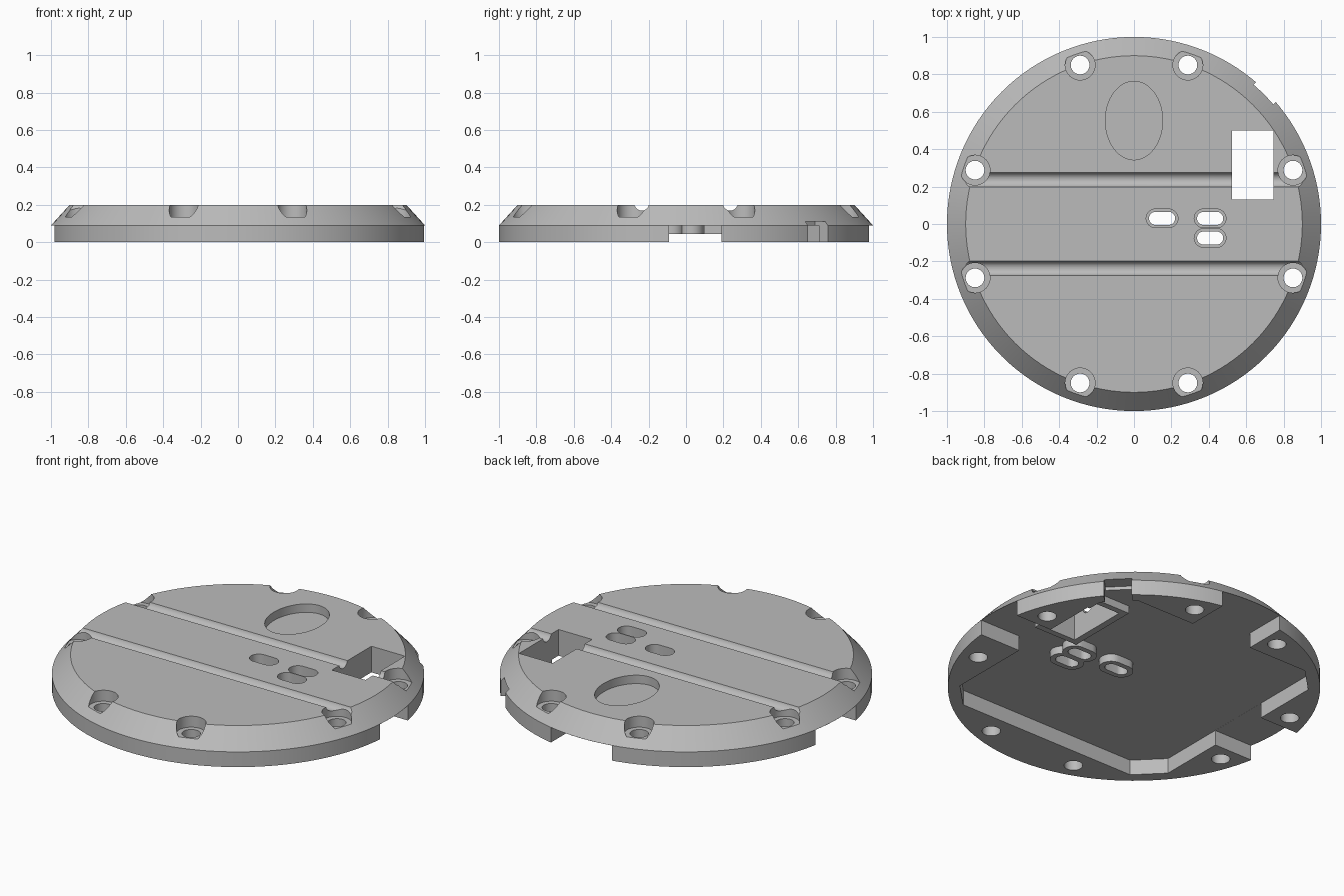
import bpy, bmesh
from math import sin, cos, pi, radians
from mathutils import Matrix, Vector

cube = bpy.data.objects.get("Cube")
if cube:
    bpy.data.objects.remove(cube, do_unlink=True)

grey = bpy.data.materials.new("plain_grey")
grey.use_nodes = True
grey.diffuse_color = (0.5, 0.5, 0.5, 1)
grey.node_tree.nodes["Principled BSDF"].inputs["Base Color"].default_value = (0.5, 0.5, 0.5, 1)


def prism(name, outline, z0, z1, matrix=Matrix(), top_scale=1.0):
    """Closed solid from a counter-clockwise outline."""
    bm = bmesh.new()
    low = [bm.verts.new((x, y, z0)) for x, y in outline]
    high = [bm.verts.new((x * top_scale, y * top_scale, z1)) for x, y in outline]
    bm.faces.new(low[::-1])
    bm.faces.new(high)
    n = len(outline)
    for i in range(n):
        j = (i + 1) % n
        bm.faces.new((low[i], low[j], high[j], high[i]))
    bm.transform(matrix)
    mesh = bpy.data.meshes.new(name)
    bm.to_mesh(mesh)
    bm.free()
    mesh.materials.append(grey)
    ob = bpy.data.objects.new(name, mesh)
    bpy.context.collection.objects.link(ob)
    return ob


def ellipse(x, y, rx, ry, n=40):
    return [(x + rx * cos(2 * pi * i / n), y + ry * sin(2 * pi * i / n)) for i in range(n)]


def box(x0, x1, y0, y1):
    return [(x0, y0), (x1, y0), (x1, y1), (x0, y1)]


def stadium(x, y, half, r, n=16):
    right = [(x + half + r * cos(a), y + r * sin(a)) for a in (pi * i / n - pi / 2 for i in range(n + 1))]
    left = [(2 * x - px, 2 * y - py) for px, py in right]
    return right + left


def combine(tool, operation):
    mod = plate.modifiers.new("boolean", "BOOLEAN")
    mod.operation = operation
    mod.solver = "EXACT"
    mod.object = tool
    bpy.context.view_layer.update()
    bpy.context.view_layer.objects.active = plate
    bpy.ops.object.modifier_apply(modifier=mod.name)
    mesh = tool.data
    bpy.data.objects.remove(tool, do_unlink=True)
    bpy.data.meshes.remove(mesh)


def cut(*args):
    combine(prism("cutter", *args), "DIFFERENCE")


def add(*args):
    combine(prism("addition", *args), "UNION")


# Round plate: straight rim with a wide chamfer above
bm = bmesh.new()
profile = [(0, 0), (1, 0), (1, 0.09), (0.9, 0.2), (0, 0.2)]
verts = [bm.verts.new((r, 0, z)) for r, z in profile]
edges = [bm.edges.new(pair) for pair in zip(verts, verts[1:])]
bmesh.ops.spin(bm, geom=verts + edges, cent=(0, 0, 0), axis=(0, 0, 1),
               angle=2 * pi, steps=128, use_merge=True)
bmesh.ops.remove_doubles(bm, verts=bm.verts, dist=0.0001)
bmesh.ops.dissolve_limit(bm, angle_limit=0.001, verts=bm.verts, edges=bm.edges)
bmesh.ops.recalc_face_normals(bm, faces=bm.faces)
mesh = bpy.data.meshes.new("round_plate")
bm.to_mesh(mesh)
bm.free()
mesh.materials.append(grey)
plate = bpy.data.objects.new("round_plate", mesh)
bpy.context.collection.objects.link(plate)

# Square pocket with chamfered corners underneath
S, C = 0.73, 0.585
cut([(C, -S), (S, -C), (S, C), (C, S), (-C, S), (-S, C), (-S, -C), (-C, -S)], -0.1, 0.09)

# Notches through the rim at both sides and the back
cut(box(0.6, 1.2, -0.09, 0.19), -0.1, 0.0895)
cut(box(-1.2, -0.6, -0.19, 0.19), -0.1, 0.0895)
cut(box(-0.2, 0.2, 0.6, 1.2), -0.1, 0.0895)
cut(box(0.9, 1.2, -0.075, 0.075), -0.1, 0.11, Matrix.Rotation(radians(45), 4, "Z"))

# Frame and bosses hanging below the openings
slots = [(0.15, 0.03), (0.407, 0.03), (0.407, -0.075)]
add(box(0.485, 0.775, 0.095, 0.535), 0.045, 0.12)
for x, y in slots:
    add(stadium(x, y, 0.035, 0.065), 0.045, 0.13)

# Rectangular window and stepped slots
cut(box(0.525, 0.745, 0.13, 0.5), -0.1, 0.3)
for x, y in slots:
    cut(stadium(x, y, 0.035, 0.035), -0.1, 0.3)
    cut(stadium(x, y, 0.035, 0.05), 0.1, 0.3)

# Two round-bottomed grooves across the top
along_x = Matrix.Rotation(pi / 2, 4, "Y")
for y in (-0.237, 0.237):
    cut(ellipse(0, 0, 0.039, 0.039, 32), -1.2, 1.2, Matrix.Translation((0, y, 0.208)) @ along_x)

# Shallow oval recess
cut(ellipse(0, 0.553, 0.153, 0.21, 64), 0.15, 0.3)

# Eight counterbored screw holes
for a, b in ((0.85, 0.288), (0.288, 0.85)):
    for sx in (-1, 1):
        for sy in (-1, 1):
            cut(ellipse(a * sx, b * sy, 0.08, 0.08), 0.135, 0.3)
            cut(ellipse(a * sx, b * sy, 0.05, 0.05), -0.1, 0.3)

bpy.ops.object.select_all(action="DESELECT")
plate.select_set(True)
bpy.context.view_layer.objects.active = plate
bpy.ops.object.shade_smooth_by_angle(angle=radians(25))
